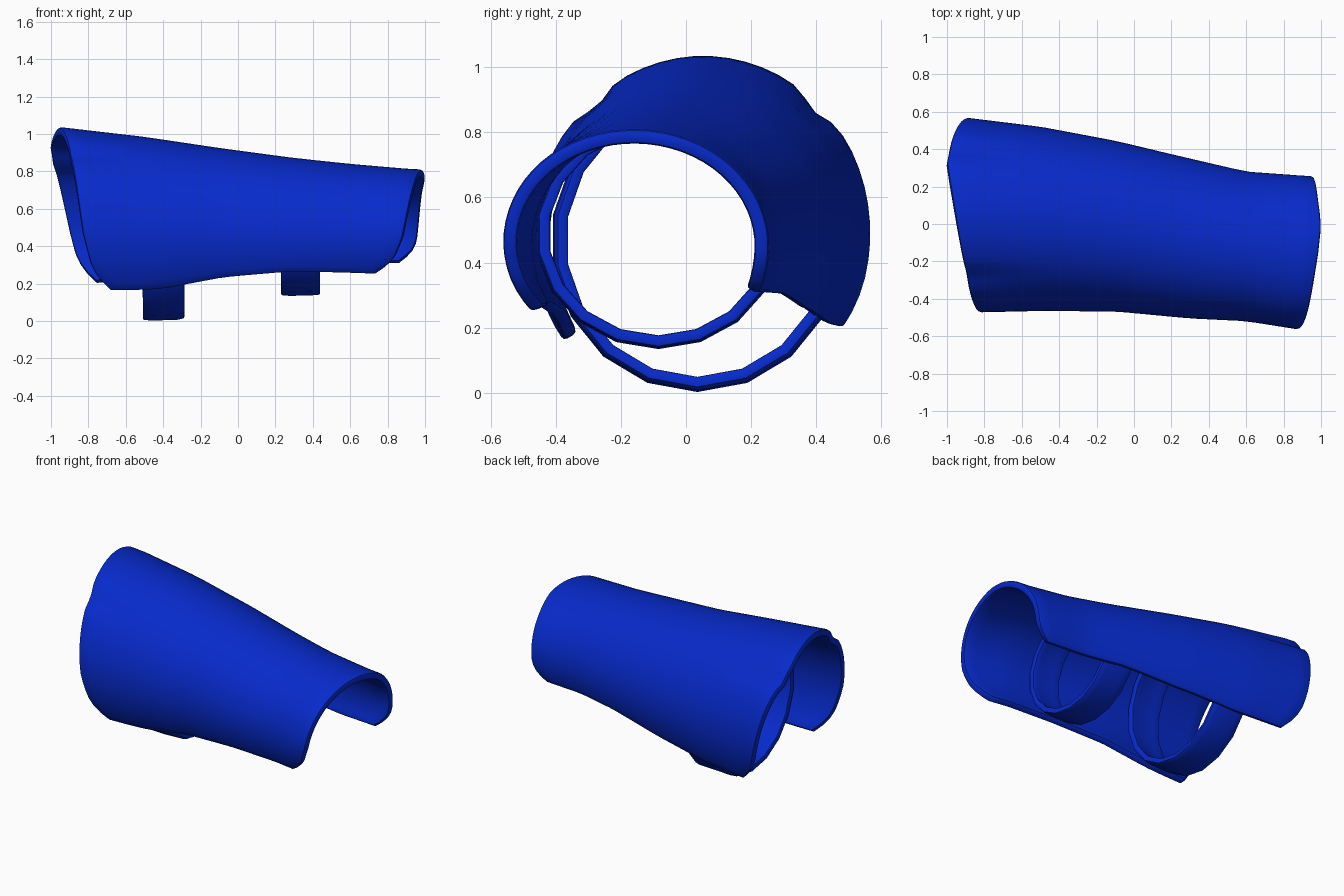
import bpy, bmesh, math

cube = bpy.data.objects.get("Cube")
if cube:
    bpy.data.objects.remove(cube)

blue = bpy.data.materials.new("royal_blue")
blue.use_nodes = True
colour = (0.002, 0.023, 0.6, 1)
blue.diffuse_color = colour
blue.node_tree.nodes["Principled BSDF"].inputs["Base Color"].default_value = colour

# Cross-sections along the arm: x, front y, back y, top z, centre z,
# and how far each lower edge wraps under (degrees)
SECTIONS = [
    (-0.95, -0.475, 0.575, 1.037, 0.475, 35, 30),
    (-0.5, -0.465, 0.52, 0.985, 0.465, 36, 30),
    (-0.1, -0.468, 0.445, 0.925, 0.465, 31, 28),
    (0.3, -0.505, 0.35, 0.872, 0.46, 29, 23),
    (0.6, -0.52, 0.28, 0.84, 0.455, 31, 23),
    (0.95, -0.575, 0.255, 0.81, 0.45, 34, 24),
]
# Slanted end rims: angle around the arm, x at wide end, x at narrow end
RIMS = [
    (-32, -0.82, 0.92), (0, -0.895, 0.96), (45, -0.985, 0.985), (58, -1.0, 0.995),
    (70, -0.985, 1.0), (90, -0.955, 0.985), (130, -0.895, 0.94), (180, -0.83, 0.88),
    (214, -0.75, 0.80),
]


def sample(table, v):
    """Linear lookup, clamped at both ends of the table."""
    v = min(max(v, table[0][0]), table[-1][0])
    for a, b in zip(table, table[1:]):
        if v <= b[0]:
            f = (v - a[0]) / (b[0] - a[0])
            return [p + (q - p) * f for p, q in zip(a[1:], b[1:])]


def shell_point(t, s):
    """t runs wide end to narrow end, s runs back edge to front edge."""
    front_wrap, back_wrap = sample(SECTIONS, -0.85 + 1.7 * t)[4:]
    angle = -back_wrap + (180 + front_wrap + back_wrap) * s
    x0, x1 = sample(RIMS, angle)
    # rounded corners where the rims meet the lower edges
    pull = 0.07 * max(0, 1 - min(s, 1 - s) / 0.08) ** 2
    x0, x1 = x0 + pull, x1 - pull
    x = x0 + (x1 - x0) * t
    front, back, top, zc = sample(SECTIONS, x)[:4]
    # two creases that fade away from the wide end
    fade = min(1, max(0, (-0.5 - x) / 0.4))
    dip = sum(math.exp(-((angle - c) / 6) ** 2) for c in (47, 130))
    r = 1 - 0.045 * fade * dip
    a = math.radians(angle)
    return (x, (front + back) / 2 + (back - front) / 2 * r * math.cos(a),
            zc + (top - zc) * r * math.sin(a))


def finish(name, bm, thickness, bevel):
    """Thicken the surface inwards and soften its rims."""
    mesh = bpy.data.meshes.new(name)
    bm.to_mesh(mesh)
    bm.free()
    mesh.materials.append(blue)
    obj = bpy.data.objects.new(name, mesh)
    bpy.context.collection.objects.link(obj)
    solid = obj.modifiers.new("thickness", 'SOLIDIFY')
    solid.thickness, solid.offset = thickness, -1
    edge = obj.modifiers.new("soft_rim", 'BEVEL')
    edge.width, edge.segments = bevel, 2
    edge.limit_method, edge.angle_limit = 'ANGLE', math.radians(50)
    bpy.ops.object.select_all(action='DESELECT')
    obj.select_set(True)
    bpy.context.view_layer.objects.active = obj
    for mod in ("thickness", "soft_rim"):
        bpy.ops.object.modifier_apply(modifier=mod)
    bpy.ops.object.shade_smooth_by_angle(angle=math.radians(40))


def skin(bm, rows, closed):
    """Bridge rows of vertices into quads that face outward."""
    for a, b in zip(rows, rows[1:]):
        n = len(a)
        for j in range(n if closed else n - 1):
            k = (j + 1) % n
            bm.faces.new((a[j], a[k], b[k], b[j]))


# Arm guard shell, open underneath
ROWS, COLS = 22, 42
bm = bmesh.new()
rows = [[bm.verts.new(shell_point(i / ROWS, j / COLS)) for j in range(COLS + 1)]
        for i in range(ROWS + 1)]
skin(bm, rows, False)
finish("guard_shell", bm, 0.045, 0.014)


# Straps: closed bands that lie against the inside of the shell
def strap(name, ends, cy, cz, ry, rz, sides=18):
    bm = bmesh.new()
    rows = []
    for x, scale in ends:
        ring = []
        for j in range(sides):
            a = 2 * math.pi * (j + 0.5) / sides
            ring.append(bm.verts.new((x, cy + ry * scale * math.cos(a),
                                      cz + rz * scale * math.sin(a))))
        rows.append(ring)
    skin(bm, rows, True)
    finish(name, bm, 0.036, 0.008)


strap("wide_strap", ((-0.51, 0.99), (-0.46, 1), (-0.32, 0.99), (-0.285, 0.97)),
      0.035, 0.468, 0.45, 0.466)
strap("narrow_strap", ((0.23, 0.99), (0.28, 1), (0.4, 0.99), (0.44, 0.98)),
      -0.085, 0.49, 0.38, 0.356)
